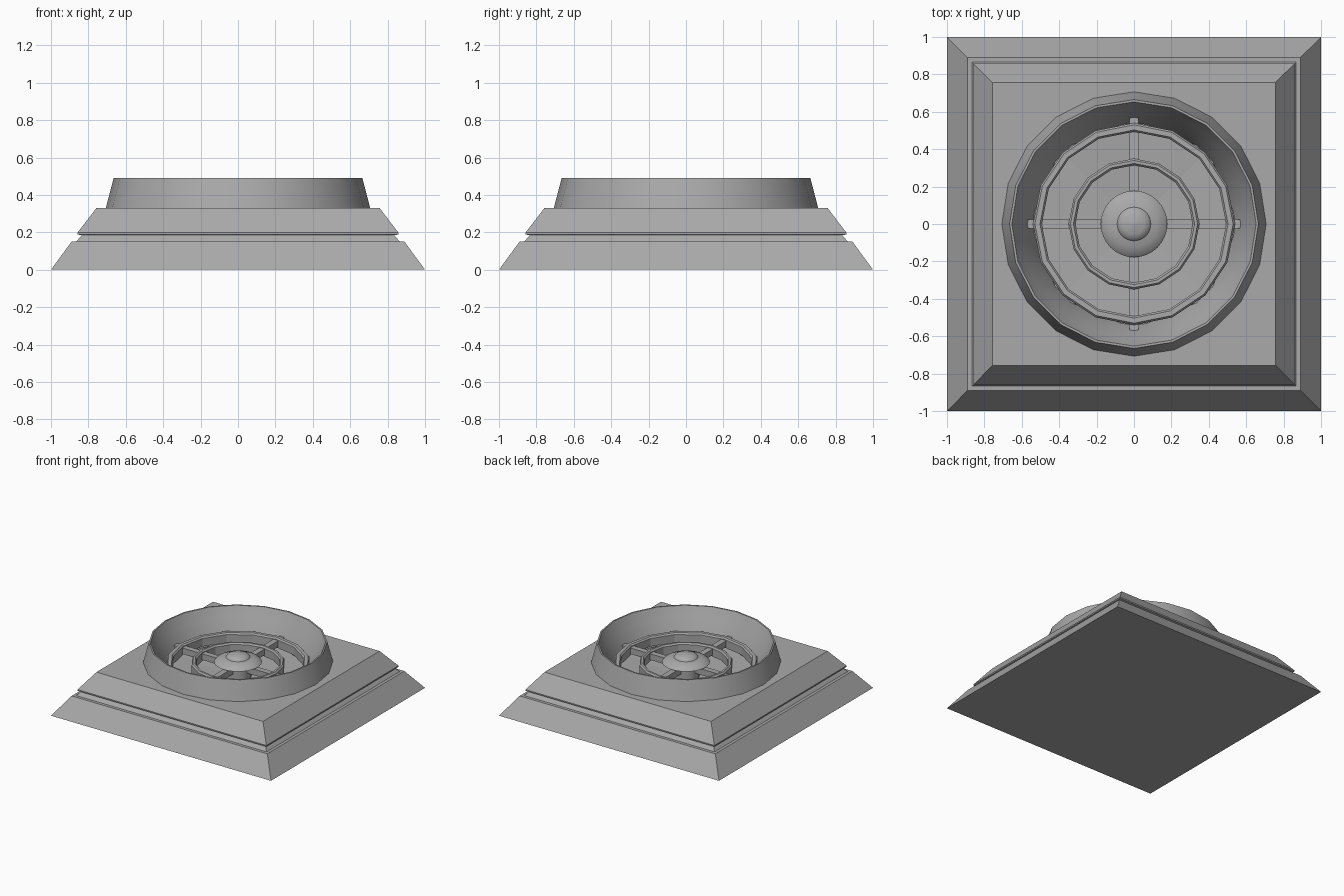
import bpy, bmesh, math

cube = bpy.data.objects.get("Cube")
if cube:
    bpy.data.objects.remove(cube, do_unlink=True)

stone = bpy.data.materials.new("grey stone")
stone.use_nodes = True
GREY = (0.4, 0.4, 0.4, 1)
stone.diffuse_color = GREY
stone.node_tree.nodes["Principled BSDF"].inputs["Base Color"].default_value = GREY


def finish(bm, name, smooth=None):
    bmesh.ops.remove_doubles(bm, verts=bm.verts, dist=1e-5)
    bmesh.ops.recalc_face_normals(bm, faces=bm.faces)
    mesh = bpy.data.meshes.new(name)
    bm.to_mesh(mesh)
    bm.free()
    mesh.materials.append(stone)
    obj = bpy.data.objects.new(name, mesh)
    bpy.context.collection.objects.link(obj)
    if smooth:
        bpy.ops.object.select_all(action="DESELECT")
        obj.select_set(True)
        bpy.context.view_layer.objects.active = obj
        bpy.ops.object.shade_smooth_by_angle(angle=math.radians(smooth))
    return obj


def lathe(name, profile, sides, closed=False, smooth=None, turn=0.0):
    """Sweep (radius, height) points round z; open profiles get end caps."""
    bm = bmesh.new()
    rings = []
    for r, z in profile:
        ring = []
        for i in range(sides):
            a = turn + math.tau * i / sides
            ring.append(bm.verts.new((r * math.cos(a), r * math.sin(a), z)))
        rings.append(ring)
    pairs = list(zip(rings, rings[1:]))
    if closed:
        pairs.append((rings[-1], rings[0]))
    for low, high in pairs:
        for i in range(sides):
            j = (i + 1) % sides
            bm.faces.new((low[i], low[j], high[j], high[i]))
    if not closed:
        for ring, (r, z) in ((rings[0], profile[0]), (rings[-1], profile[-1])):
            if r > 0.01:
                bm.faces.new(ring)
    return finish(bm, name, smooth)


# Stepped square plinth
steps = [(1.0, 0), (0.89, 0.15), (0.865, 0.15), (0.835, 0.185),
         (0.858, 0.188), (0.858, 0.198), (0.757, 0.33)]
plinth = lathe("plinth", [(h * math.sqrt(2), z) for h, z in steps], 4, turn=math.pi / 4)

# Opening in the plinth for the bowl
cutter = lathe("bowl_cutter", [(0.66, 0.1), (0.66, 0.6)], 20)
cutter.hide_render = True
cutter.hide_viewport = True
cut = plinth.modifiers.new("bowl opening", "BOOLEAN")
cut.operation = "DIFFERENCE"
cut.solver = "EXACT"
cut.object = cutter

# Raised rim with the bowl wall inside it
lathe("rim_and_bowl", [(0.708, 0.325), (0.665, 0.49), (0.653, 0.49), (0.615, 0.405),
                       (0.57, 0.32), (0.53, 0.2), (0.66, 0.2)], 20, closed=True, smooth=20)

# Shallow bowl floor
lathe("bowl_floor", [(0.56, 0.16), (0.56, 0.235), (0.0001, 0.205)], 8)

# Grille rings with chamfered tops
for name, inner, outer in (("outer_ring", 0.493, 0.54), ("inner_ring", 0.314, 0.35)):
    lathe(name, [(inner, 0.26), (outer, 0.26), (outer, 0.325), (outer - 0.01, 0.337),
                 (inner + 0.01, 0.337), (inner, 0.325)], 16, closed=True)

# Four spokes
for i, side in enumerate(("left", "back", "right", "front")):
    bm = bmesh.new()
    bmesh.ops.create_cube(bm, size=1)
    bmesh.ops.scale(bm, vec=(0.49, 0.046, 0.05), verts=bm.verts)
    bmesh.ops.translate(bm, vec=(0.325, 0, 0.295), verts=bm.verts)
    spoke = finish(bm, side + "_spoke")
    spoke.rotation_euler.z = i * math.pi / 2

# Centre post and domed cap
lathe("centre_post", [(0.1, 0.18), (0.1, 0.34)], 20, smooth=30)
lathe("domed_cap", [(0.1, 0.325), (0.178, 0.33), (0.16, 0.347), (0.125, 0.362), (0.09, 0.37),
                    (0.083, 0.382), (0.055, 0.394), (0.0001, 0.4)], 32, smooth=40)
